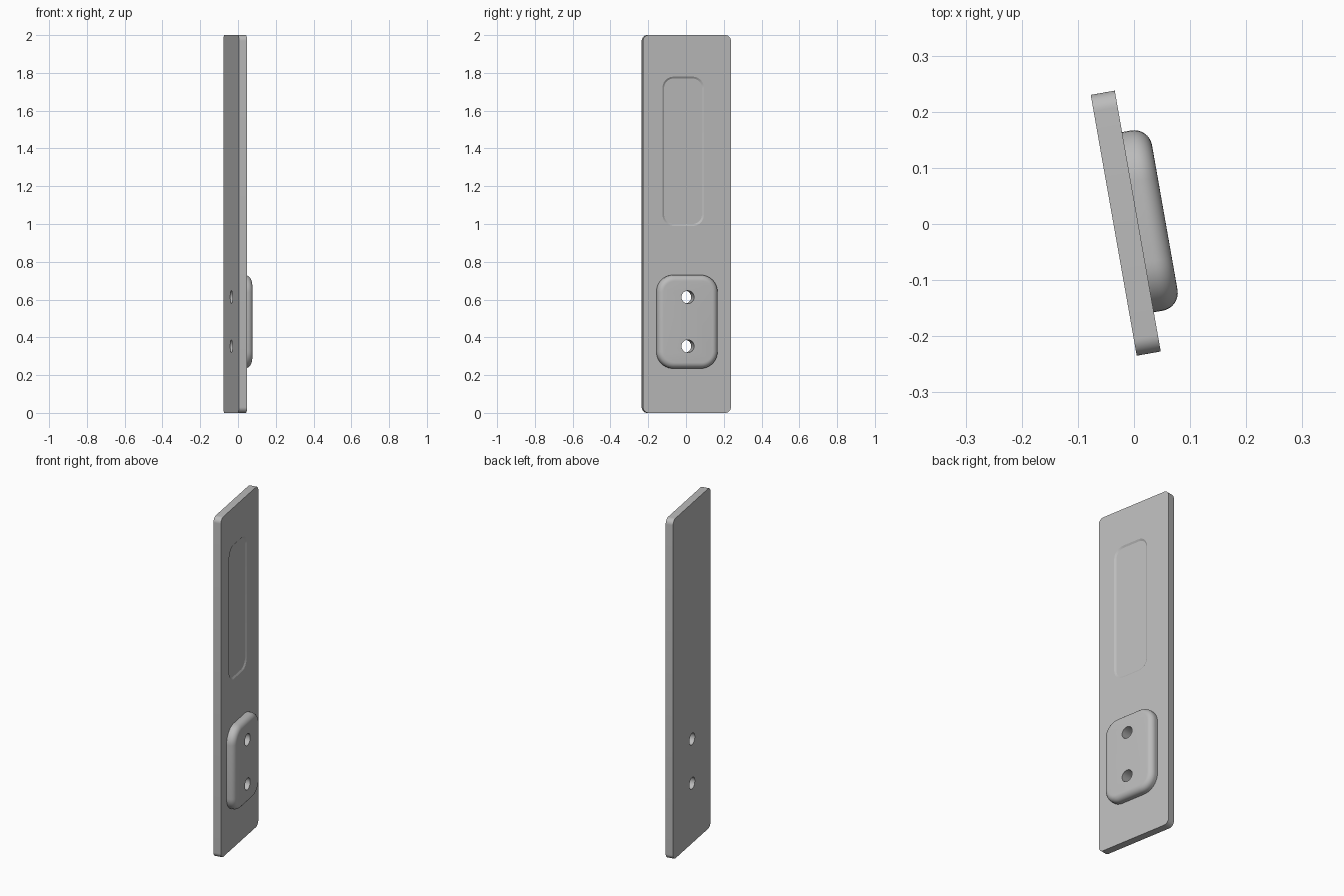
import bpy, bmesh
from math import sin, cos, pi, radians
from mathutils import Matrix

cube = bpy.data.objects.get("Cube")
if cube:
    bpy.data.objects.remove(cube, do_unlink=True)

TURN = Matrix.Rotation(radians(10), 4, 'Z')   # whole plate is swung about z
FACE, BACK, PAD_TOP = 0.0075, -0.036, 0.056    # depths along the plate normal

grey = bpy.data.materials.new("satin_grey")
grey.use_nodes = True
COLOUR = (0.5, 0.5, 0.5, 1)
grey.diffuse_color = COLOUR
grey.node_tree.nodes["Principled BSDF"].inputs["Base Color"].default_value = COLOUR


def rounded_slab(name, y0, y1, z0, z1, radius, layers, steps=10):
    """Stack rounded rectangles; each layer is (depth, inset)."""
    bm = bmesh.new()
    rings = []
    for depth, inset in layers:
        r = radius - inset
        ring = []
        for i, (y, z) in enumerate([(y1 - radius, z1 - radius), (y0 + radius, z1 - radius),
                                    (y0 + radius, z0 + radius), (y1 - radius, z0 + radius)]):
            for s in range(steps + 1):
                a = pi / 2 * (i + s / steps)
                ring.append(bm.verts.new((depth, y + r * cos(a), z + r * sin(a))))
        rings.append(ring)
    for low, high in zip(rings, rings[1:]):
        for k in range(len(low)):
            j = (k + 1) % len(low)
            bm.faces.new((low[k], low[j], high[j], high[k]))
    bm.faces.new(rings[0][::-1])
    bm.faces.new(rings[-1])
    # Corners of a full circle meet, so merge any doubled points
    bmesh.ops.remove_doubles(bm, verts=bm.verts, dist=1e-5)
    bmesh.ops.recalc_face_normals(bm, faces=bm.faces)
    bm.transform(TURN)
    mesh = bpy.data.meshes.new(name)
    bm.to_mesh(mesh)
    bm.free()
    mesh.materials.append(grey)
    obj = bpy.data.objects.new(name, mesh)
    bpy.context.collection.objects.link(obj)
    return obj


def cut(obj, cutter):
    bpy.context.view_layer.objects.active = obj
    mod = obj.modifiers.new("cut", 'BOOLEAN')
    mod.operation = 'DIFFERENCE'
    mod.solver = 'EXACT'
    mod.object = cutter
    bpy.ops.object.modifier_apply(modifier=mod.name)


# Flat plate with small rounded corners
plate = rounded_slab("plate", -0.232, 0.24, 0, 2, 0.03, [(BACK, 0), (FACE, 0)])

# Raised pad with a rounded outer rim
FILLET = 0.032
rim = [(PAD_TOP - FILLET * (1 - sin(a)), FILLET * (1 - cos(a)))
       for a in (pi / 2 * s / 8 for s in range(9))]
pad = rounded_slab("raised_pad", -0.161, 0.165, 0.235, 0.73, 0.09, [(FACE - 0.001, 0)] + rim)

# Shallow panel recess with sloping sides
recess = rounded_slab("recess_cutter", -0.128, 0.095, 0.99, 1.78, 0.06,
                      [(FACE - 0.006, 0.01), (FACE, 0), (FACE + 0.02, 0)])
cutters = [recess]
cut(plate, recess)

# Two screw holes through pad and plate
for z in (0.353, 0.613):
    hole = rounded_slab("hole_cutter", -0.034, 0.034, z - 0.034, z + 0.034, 0.034,
                        [(-0.1, 0), (0.1, 0)])
    cutters.append(hole)
    cut(plate, hole)
    cut(pad, hole)

for cutter in cutters:
    bpy.data.objects.remove(cutter, do_unlink=True)

# Smooth curved sides, keep crisp edges
bpy.ops.object.select_all(action='DESELECT')
for obj in (plate, pad):
    obj.select_set(True)
bpy.context.view_layer.objects.active = plate
bpy.ops.object.shade_smooth_by_angle(angle=radians(30))
